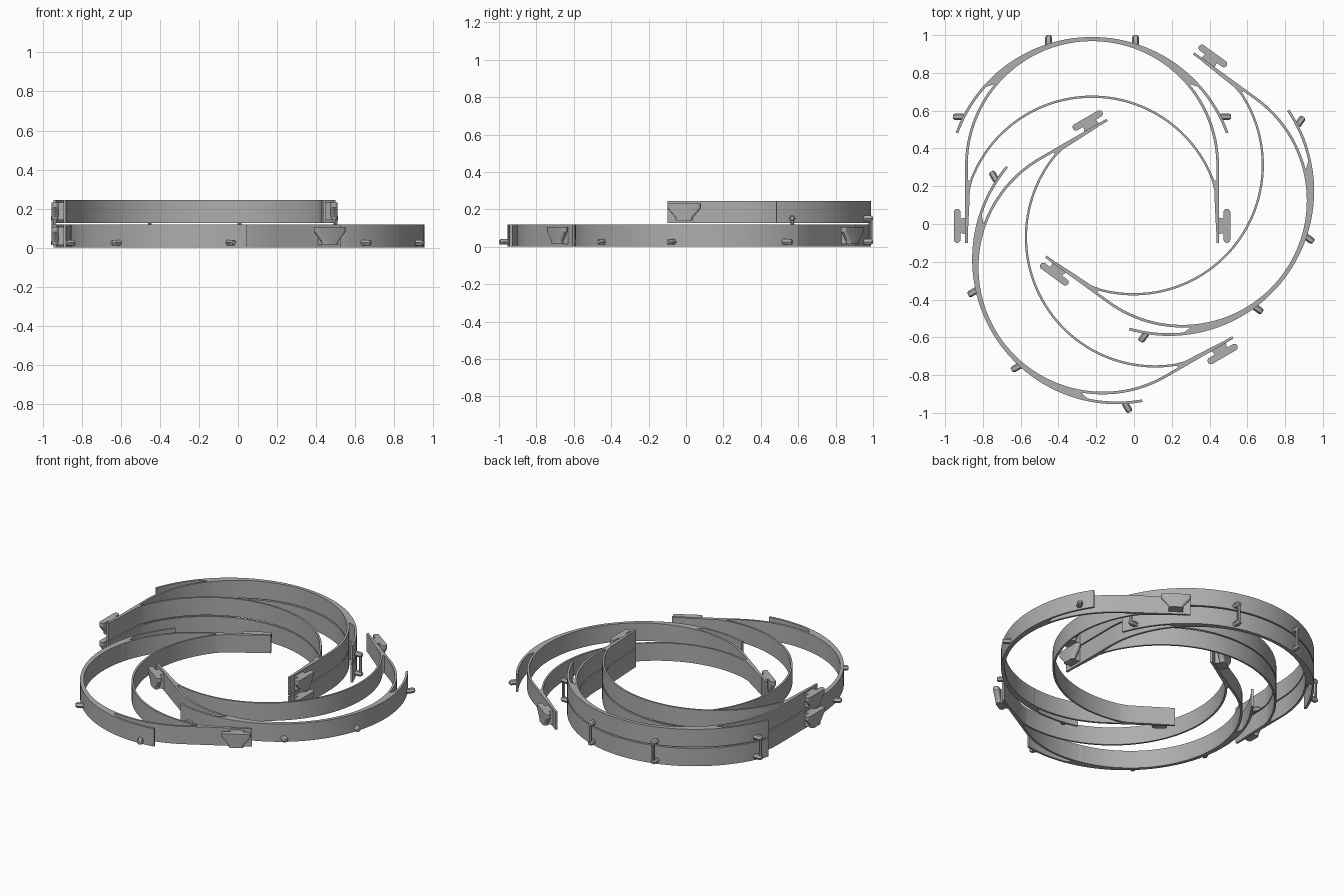
import bpy, bmesh, math
from mathutils import Matrix, Vector

cube = bpy.data.objects.get("Cube")
if cube:
    bpy.data.objects.remove(cube, do_unlink=True)

grey = bpy.data.materials.new("light grey plastic")
grey.use_nodes = True
grey.diffuse_color = (0.42, 0.42, 0.42, 1)
grey.node_tree.nodes["Principled BSDF"].inputs["Base Color"].default_value = grey.diffuse_color

HEIGHT = 0.118            # band height
LEVEL = 0.126             # offset of the stacked frame
WALL = 0.014
VISOR_C, VISOR_R = 0.322, 0.768
FRAME_C, FRAME_R = 0.41, 0.672
HEAD_C, HEAD_R = 0.09, 0.69
SPLIT = 42                # angle where the visor leaves the frame


def arc(cy, r, a0, a1, n=48):
    angles = [math.radians(a0 + (a1 - a0) * i / n) for i in range(n + 1)]
    return [(r * math.cos(a), cy + r * math.sin(a)) for a in angles]


def loft(bm, rings):
    """Join equal rings of points with quads and cap both ends."""
    rows = [[bm.verts.new(p) for p in ring] for ring in rings]
    n = len(rows[0])
    for a, b in zip(rows, rows[1:]):
        for i in range(n):
            bm.faces.new((a[i], a[(i + 1) % n], b[(i + 1) % n], b[i]))
    bm.faces.new(rows[0])
    bm.faces.new(rows[-1])


def strip(bm, outer, inner, side=1):
    """Upright wall between two matching plan curves."""
    loft(bm, [[(side * o[0], o[1], 0), (side * o[0], o[1], HEIGHT),
               (side * i[0], i[1], HEIGHT), (side * i[0], i[1], 0)]
              for o, i in zip(outer, inner)])


def finish(bm, name):
    bmesh.ops.recalc_face_normals(bm, faces=bm.faces)
    mesh = bpy.data.meshes.new(name)
    bm.to_mesh(mesh)
    bm.free()
    mesh.materials.append(grey)
    return mesh


def make_visor():
    # thin free tips, solid middle where it merges with the frame
    bm = bmesh.new()
    outer, inner = [], []
    for a0, a1, thick in ((20, SPLIT, False), (SPLIT, 180 - SPLIT, True), (180 - SPLIT, 160, False)):
        outer += arc(VISOR_C, VISOR_R, a0, a1)
        inner += (arc(FRAME_C, FRAME_R - WALL, a0, a1) if thick
                  else arc(VISOR_C, VISOR_R - WALL, a0, a1))
    strip(bm, outer, inner)
    return finish(bm, "visor_band")


def make_legs():
    bm = bmesh.new()
    for side in (1, -1):
        outer = [(FRAME_R, 0)] + arc(FRAME_C, FRAME_R, 0, SPLIT + 1, 24)
        inner = [(FRAME_R - WALL, 0)] + arc(FRAME_C, FRAME_R - WALL, 0, SPLIT + 1, 24)
        strip(bm, outer, inner, side)
        # tapered web joining the leg to the head band
        web = [(0.657, 0.06), (0.650, 0.2), (0.647, 0.28), (0.634, 0.33)]
        strip(bm, [(0.66, y) for _, y in web], web, side)
    return finish(bm, "side_legs")


def make_head_band():
    bm = bmesh.new()
    strip(bm, arc(HEAD_C, HEAD_R, 17, 163, 80), arc(HEAD_C, HEAD_R - 0.012, 17, 163, 80))
    return finish(bm, "head_band")


def capsule(x, y, z, half, r, n=8):
    """Rounded bar outline lying along y."""
    ring = []
    for end in (1, -1):
        for i in range(n + 1):
            a = math.pi * i / n
            ring.append((x + end * r * math.cos(a), y + end * (half - r + r * math.sin(a)), z))
    return ring


def make_clips():
    # strap hooks: a bar tapering downward, held on a short stem
    bm = bmesh.new()
    for side in (1, -1):
        levels = ((0.015, 0.045), (0.03, 0.047), (0.08, 0.09), (0.106, 0.09))
        loft(bm, [capsule(side * 0.714, 0.09, z, half, 0.018) for z, half in levels])
        loft(bm, [[(side * x, 0.09 + y, z) for x, y in
                   ((0.665, -0.045), (0.71, -0.035), (0.71, 0.035), (0.665, 0.045))]
                  for z in (0.015, 0.106)])
    return finish(bm, "strap_clips")


PEGS = [((s * x, y), d) for s in (1, -1)
        for x, y, d in ((0.23, 1.045, (0, 1)), (0.68, 0.668, (s, 0)))]


def make_pegs():
    # six-sided pins with a chamfered tip
    bm = bmesh.new()
    for (x, y), (dx, dy) in PEGS:
        rings = []
        for out, k in ((0, 1), (0.045, 1), (0.055, 0.6)):
            ring = []
            for w, h in ((-0.018, 0), (-0.01, 0.014), (0.01, 0.014),
                         (0.018, 0), (0.01, -0.014), (-0.01, -0.014)):
                ring.append((x + dx * out - dy * w * k, y + dy * out + dx * w * k, 0.026 + h * k))
            rings.append(ring)
        loft(bm, rings)
    return finish(bm, "pegs")


def make_posts():
    # slim posts carrying the pegs of the stacked frame
    bm = bmesh.new()
    for (x, y), (dx, dy) in PEGS:
        spot = Vector((x + dx * 0.042, y + dy * 0.042, (0.036 + LEVEL + 0.015) / 2))
        bmesh.ops.create_cone(bm, cap_ends=True, segments=8, radius1=0.01, radius2=0.01,
                              depth=LEVEL - 0.02, matrix=Matrix.Translation(spot))
    return finish(bm, "peg_posts")


# placement of each frame: name, x, y, z, turn
PLACES = [("back_lower", -0.222, -0.1, 0, 0), ("back_upper", -0.222, -0.1, LEVEL, 0),
          ("right", -0.075, 0.365, 0, -126), ("left", 0.19, -0.025, 0, 120)]


def place(mesh, spot):
    label, x, y, z, turn = spot
    ob = bpy.data.objects.new(label + "_" + mesh.name, mesh)
    ob.location = (x, y, z)
    ob.rotation_euler.z = math.radians(turn)
    bpy.context.collection.objects.link(ob)
    return ob


bpy.ops.object.select_all(action="DESELECT")
smooth = []
for mesh in (make_visor(), make_legs(), make_head_band(), make_clips(), make_pegs()):
    smooth.append([place(mesh, spot) for spot in PLACES][0])
smooth.append(place(make_posts(), PLACES[0]))

# the copies share their meshes, so shading one of each is enough
for ob in smooth:
    ob.select_set(True)
bpy.context.view_layer.objects.active = smooth[0]
bpy.ops.object.shade_smooth_by_angle()
